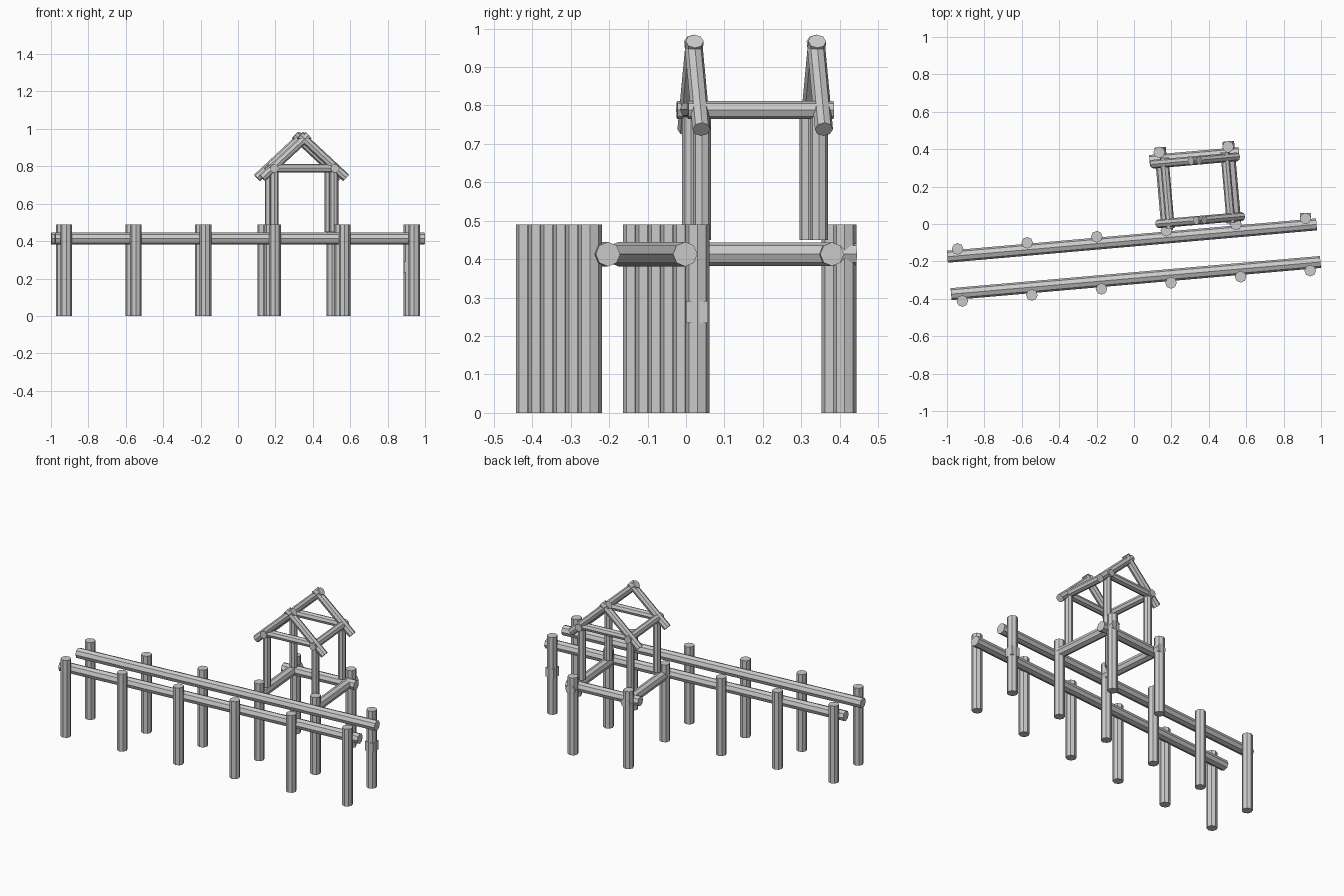
import bpy, math
from mathutils import Vector

if "Cube" in bpy.data.objects:
    bpy.data.objects.remove(bpy.data.objects["Cube"])

ANG = math.radians(5)
U = Vector((math.cos(ANG), math.sin(ANG), 0))    # along the bridge
V = Vector((-math.sin(ANG), math.cos(ANG), 0))   # across the bridge
UP = Vector((0, 0, 1))
C = Vector((0.34, 0.18, 0))                      # tower centre


def log(name, a, b, r):
    """Octagonal log running from a to b."""
    a, b = Vector(a), Vector(b)
    d = b - a
    bpy.ops.mesh.primitive_cylinder_add(vertices=8, radius=r, depth=d.length,
                                        location=(a + b) / 2)
    ob = bpy.context.object
    ob.name = name
    ob.rotation_euler = d.to_track_quat('Z', 'Y').to_euler()
    return ob


def at(u, v, z):
    """Point in the tower's own frame."""
    return C + U * u + V * v + UP * z


# Bridge posts, six on each side
for i in range(6):
    for side, x, y in (("back", -0.943, -0.133), ("front", -0.918, -0.412)):
        p = Vector((x + 0.372 * i, y + 0.0325 * i, 0))
        log(f"{side}_bridge_post_{i + 1}", p, p + UP * 0.49, 0.031)

# Bridge rails
log("back_rail", (-0.998, -0.175, 0.413), (0.976, -0.002, 0.413), 0.032)
log("front_rail", (-0.978, -0.375, 0.413), (0.997, -0.203, 0.413), 0.032)

# Tower ground posts
log("tower_post_left", (0.135, 0.383, 0), (0.135, 0.383, 0.49), 0.031)
log("tower_post_right", (0.503, 0.413, 0), (0.503, 0.413, 0.49), 0.031)

# Tower platform frame
log("platform_left_beam", (0.178, -0.035, 0.413), (0.139, 0.41, 0.413), 0.031)
log("platform_right_beam", (0.543, -0.003, 0.413), (0.504, 0.442, 0.413), 0.031)
log("platform_back_beam", (0.083, 0.338, 0.413), (0.562, 0.38, 0.413), 0.031)

# Tower pillars and upper side beams
R = 0.0235
for s, side in ((-1, "left"), (1, "right")):
    for t, end in ((-1, "front"), (1, "back")):
        log(f"pillar_{end}_{side}", at(s * 0.16, t * 0.153, 0.45),
            at(s * 0.16, t * 0.153, 0.80), R)
    log(f"upper_{side}_beam", at(s * 0.163, -0.19, 0.788),
        at(s * 0.163, 0.19, 0.788), R)

# Gables: cross beam and two crossing rafters at each end
for t, end in ((-1, "front"), (1, "back")):
    v = t * 0.16
    log(f"{end}_cross_beam", at(-0.163, v, 0.79), at(0.163, v, 0.79), R)
    for s, side in ((-1, "left"), (1, "right")):
        log(f"{end}_{side}_rafter", at(s * 0.225, v, 0.738),
            at(-s * 0.022, v, 0.967), R)

# Small block around the last back post
bpy.ops.mesh.primitive_cube_add(size=0.057, location=(0.917, 0.029, 0.262))
bpy.context.object.name = "post_block"
